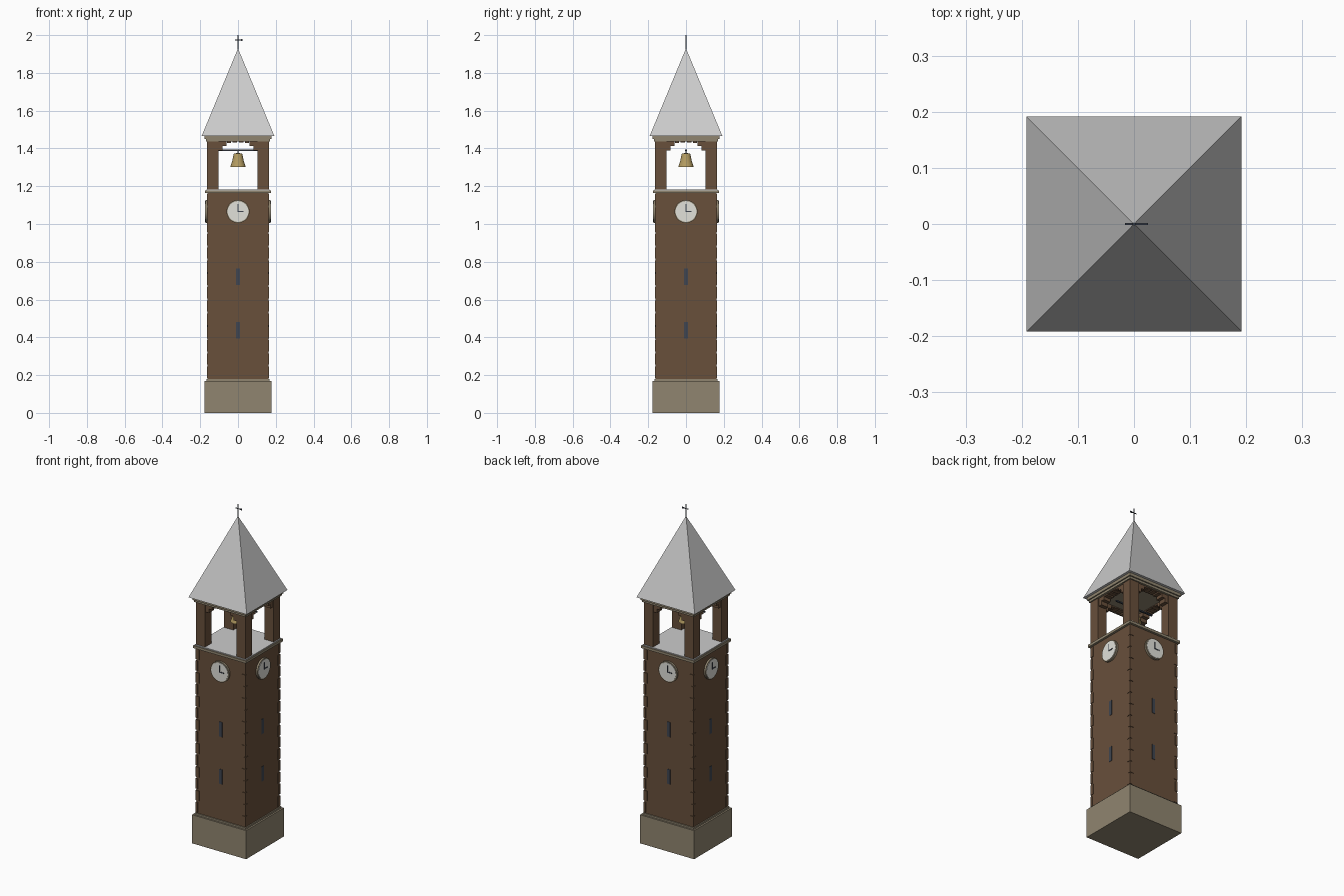
import bpy, bmesh
from math import pi, sqrt
from mathutils import Matrix, Vector

if "Cube" in bpy.data.objects:
    bpy.data.objects.remove(bpy.data.objects["Cube"])


def material(name, rgb):
    m = bpy.data.materials.new(name)
    m.diffuse_color = (*rgb, 1)
    m.use_nodes = True
    m.node_tree.nodes["Principled BSDF"].inputs["Base Color"].default_value = m.diffuse_color
    return m


BRICK = material("brick", (0.14, 0.08, 0.044))
STONE = material("stone", (0.28, 0.235, 0.16))
DIAL = material("dial", (0.75, 0.75, 0.70))
DARK = material("dark", (0.05, 0.06, 0.08))
BRASS = material("brass", (0.45, 0.33, 0.12))


def add_box(bm, c, s, rot=Matrix()):
    bmesh.ops.create_cube(bm, size=1, matrix=rot @ Matrix.Translation(c) @ Matrix.Diagonal((*s, 1)))


def add_cone(bm, c, r1, r2, depth, n, rot=Matrix()):
    bmesh.ops.create_cone(bm, cap_ends=True, segments=n, radius1=r1, radius2=r2,
                          depth=depth, matrix=rot @ Matrix.Translation(c) @ Matrix.Rotation(0, 4, 'Z'))


def finish(name, bm, mat=None):
    me = bpy.data.meshes.new(name)
    bmesh.ops.recalc_face_normals(bm, faces=bm.faces)
    bm.to_mesh(me)
    bm.free()
    ob = bpy.data.objects.new(name, me)
    bpy.context.collection.objects.link(ob)
    if mat:
        me.materials.append(mat)
    return ob


def slab(name, half, z0, z1, mat=None):
    bm = bmesh.new()
    add_box(bm, (0, 0, (z0 + z1) / 2), (2 * half, 2 * half, z1 - z0))
    return finish(name, bm, mat)


def smooth(ob):
    bpy.ops.object.select_all(action='DESELECT')
    bpy.context.view_layer.objects.active = ob
    ob.select_set(True)
    bpy.ops.object.shade_smooth_by_angle()


SIDES = [Matrix.Rotation(i * pi / 2, 4, 'Z') for i in range(4)]

# plinth, shaft and cornices
slab("plinth", 0.178, 0, 0.17, STONE)
slab("plinth_cap", 0.168, 0.17, 0.18, STONE)
slab("shaft", 0.161, 0.17, 1.165, BRICK)
slab("belfry_cornice", 0.174, 1.163, 1.178, STONE)
slab("belfry_floor", 0.168, 1.17, 1.183)
slab("eaves_lower", 0.170, 1.437, 1.45, STONE)
slab("eaves_upper", 0.177, 1.45, 1.468, STONE)

# alternating corner stones up the shaft
bm = bmesh.new()
rows, z0, z1 = 14, 0.18, 1.163
h = (z1 - z0) / rows
for r in SIDES:
    for i in range(rows):
        a, b = (0.024, 0.014) if i % 2 else (0.014, 0.024)
        add_box(bm, (0.1645 - a / 2, 0.1645 - b / 2, z0 + (i + 0.5) * h), (a, b, h * 0.85), r)
finish("corner_stones", bm, BRICK)

# slit windows on every side
bm = bmesh.new()
for r in SIDES:
    for z in (0.438, 0.72):
        add_box(bm, (0, -0.161, z), (0.02, 0.004, 0.088), r)
finish("slit_windows", bm, DARK)

# clocks on every side
rim, dial, hands = bmesh.new(), bmesh.new(), bmesh.new()
for r in SIDES:
    tilt = r @ Matrix.Translation((0, -0.16, 1.066)) @ Matrix.Rotation(pi / 2, 4, 'X')
    add_cone(rim, (0, 0, 0.005), 0.061, 0.061, 0.014, 32, tilt)
    add_cone(dial, (0, 0, 0.011), 0.055, 0.055, 0.006, 32, tilt)
    add_box(hands, (0, 0.018, 0.0148), (0.005, 0.042, 0.002), tilt)
    add_box(hands, (0.013, 0, 0.0148), (0.032, 0.006, 0.002), tilt)
smooth(finish("clock_rims", rim, STONE))
smooth(finish("clock_dials", dial, DIAL))
finish("clock_hands", hands, DARK)

# belfry corner piers
bm = bmesh.new()
for r in SIDES:
    add_box(bm, (0.133, 0.133, 1.31), (0.06, 0.06, 0.258), r)
finish("belfry_piers", bm, BRICK)

# stepped arch blocks between the piers
bm = bmesh.new()
for r in SIDES:
    for s in (-1, 1):
        for xa, xb, zb in ((0.081, 0.104, 1.39), (0.061, 0.081, 1.413),
                           (0.036, 0.058, 1.429), (0.004, 0.030, 1.432)):
            add_box(bm, (s * (xa + xb) / 2, -0.135, (zb + 1.439) / 2),
                    (xb - xa, 0.045, 1.439 - zb), r)
finish("belfry_arches", bm, BRICK)

# bell, its beam and hanger
bm = bmesh.new()
profile = [(0, 1.303), (0.041, 1.303), (0.038, 1.312), (0.031, 1.332), (0.027, 1.352),
           (0.022, 1.372), (0.0, 1.377)]
verts = [bm.verts.new((x, 0, z)) for x, z in profile]
edges = [bm.edges.new(p) for p in zip(verts, verts[1:])]
bmesh.ops.spin(bm, geom=verts + edges, cent=(0, 0, 0), axis=(0, 0, 1), angle=2 * pi, steps=20)
bmesh.ops.remove_doubles(bm, verts=bm.verts, dist=1e-5)
smooth(finish("bell", bm, BRASS))
bm = bmesh.new()
add_box(bm, (0, 0, 1.391), (0.25, 0.009, 0.007))
add_box(bm, (0, 0, 1.381), (0.006, 0.006, 0.016))
finish("bell_beam", bm, DARK)

# pyramid roof
bm = bmesh.new()
rot = Matrix.Rotation(pi / 4, 4, 'Z')
add_cone(bm, (0, 0, (1.467 + 1.93) / 2), 0.192 * sqrt(2), 0, 1.93 - 1.467, 4, rot)
finish("roof", bm)

# weather vane
bm = bmesh.new()
add_cone(bm, (0, 0, 1.96), 0.0025, 0.0025, 0.08, 8)
add_box(bm, (0.004, 0, 1.974), (0.04, 0.003, 0.004))
add_box(bm, (0.02, 0, 1.974), (0.01, 0.003, 0.009))
finish("weather_vane", bm, DARK)
